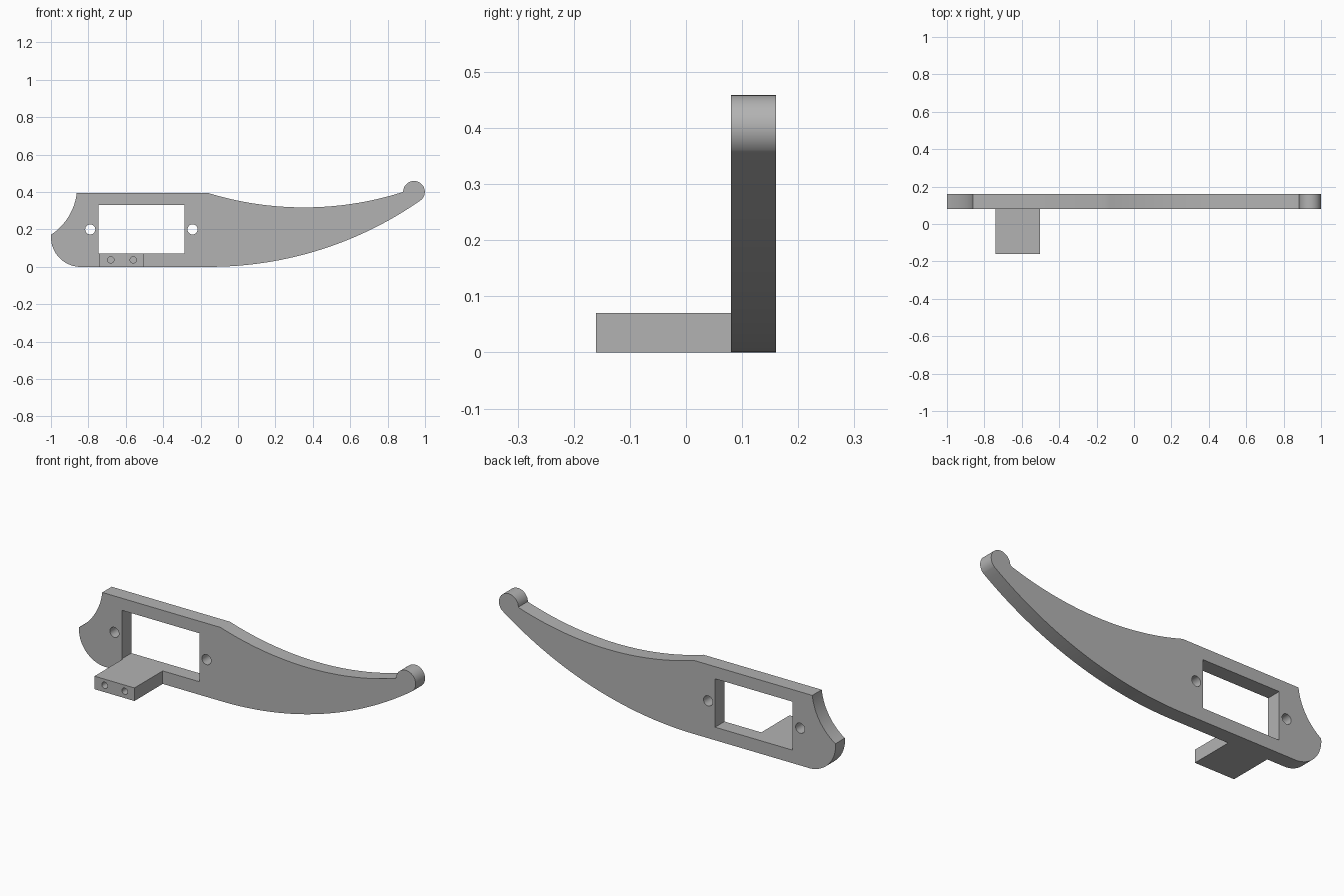
import bpy, bmesh
from math import atan2, cos, sin, pi, radians, hypot
from mathutils import Matrix

if "Cube" in bpy.data.objects:
    bpy.data.objects.remove(bpy.data.objects["Cube"], do_unlink=True)

grey = bpy.data.materials.new("plain grey")
grey.use_nodes = True
grey.diffuse_color = (0.45, 0.45, 0.45, 1)
grey.node_tree.nodes["Principled BSDF"].inputs["Base Color"].default_value = (0.45, 0.45, 0.45, 1)


def arc(a, m, b, steps):
    """Points on the circle from a through m to b."""
    (ax, az), (mx, mz), (bx, bz) = a, m, b
    d = 2 * (ax * (mz - bz) + mx * (bz - az) + bx * (az - mz))
    sa, sm, sb = (p[0] ** 2 + p[1] ** 2 for p in (a, m, b))
    cx = (sa * (mz - bz) + sm * (bz - az) + sb * (az - mz)) / d
    cz = (sa * (bx - mx) + sm * (ax - bx) + sb * (mx - ax)) / d
    r = hypot(ax - cx, az - cz)
    start = atan2(az - cz, ax - cx)
    to_m = (atan2(mz - cz, mx - cx) - start) % (2 * pi)
    sweep = (atan2(bz - cz, bx - cx) - start) % (2 * pi)
    if to_m > sweep:
        sweep -= 2 * pi
    return [(cx + r * cos(start + sweep * i / steps),
             cz + r * sin(start + sweep * i / steps)) for i in range(steps + 1)]


def prism(name, outline, y0, y1):
    """Extrude an x-z outline from y0 to y1."""
    bm = bmesh.new()
    face = bm.faces.new([bm.verts.new((x, y0, z)) for x, z in outline])
    moved = bmesh.ops.extrude_face_region(bm, geom=[face])["geom"]
    bmesh.ops.translate(bm, vec=(0, y1 - y0, 0),
                        verts=[v for v in moved if isinstance(v, bmesh.types.BMVert)])
    bmesh.ops.recalc_face_normals(bm, faces=bm.faces)
    mesh = bpy.data.meshes.new(name)
    bm.to_mesh(mesh)
    bm.free()
    mesh.materials.append(grey)
    obj = bpy.data.objects.new(name, mesh)
    bpy.context.collection.objects.link(obj)
    return obj


def rect(x0, x1, z0, z1):
    return [(x0, z0), (x1, z0), (x1, z1), (x0, z1)]


def disc(x, z, r, n=32):
    return [(x + r * cos(2 * pi * i / n), z + r * sin(2 * pi * i / n)) for i in range(n)]


def cut(obj, outline, y0, y1):
    cutter = prism("cutter", outline, y0, y1)
    cutter.hide_render = True
    mod = obj.modifiers.new("cut", "BOOLEAN")
    mod.operation, mod.solver, mod.object = "DIFFERENCE", "EXACT", cutter
    bpy.context.view_layer.objects.active = obj
    bpy.ops.object.modifier_apply(modifier=mod.name)
    bpy.data.objects.remove(cutter, do_unlink=True)


def finish(obj):
    bpy.ops.object.select_all(action="DESELECT")
    obj.select_set(True)
    bpy.context.view_layer.objects.active = obj
    bpy.ops.object.shade_smooth_by_angle(angle=radians(25))


# Arm plate: swept belly, round tip, hollow top edge, scooped and rounded heel
outline = arc((-0.15, 0), (0.53, 0.122), (0.98, 0.358), 32)
outline += arc((0.984, 0.362), (0.94, 0.459), (0.883, 0.402), 24)
outline += arc((0.875, 0.398), (0.32, 0.318), (-0.16, 0.395), 32)
outline += arc((-0.862, 0.395), (-0.908, 0.265), (-0.999, 0.172), 16)
outline += arc((-1.0, 0.155), (-0.956, 0.049), (-0.85, 0), 16)
arm = prism("arm_plate", outline, 0.08, 0.16)

# Window and the two screw holes beside it
cut(arm, rect(-0.745, -0.285, 0.07, 0.33), 0, 0.3)
for x in (-0.79, -0.243):
    cut(arm, disc(x, 0.2, 0.027), 0, 0.3)
finish(arm)

# Mounting tab with blind screw holes in its front end
tab = prism("mounting_tab", rect(-0.74, -0.503, 0, 0.07), -0.16, 0.08)
for x in (-0.68, -0.56):
    cut(tab, disc(x, 0.037, 0.017), -0.3, -0.04)
finish(tab)
